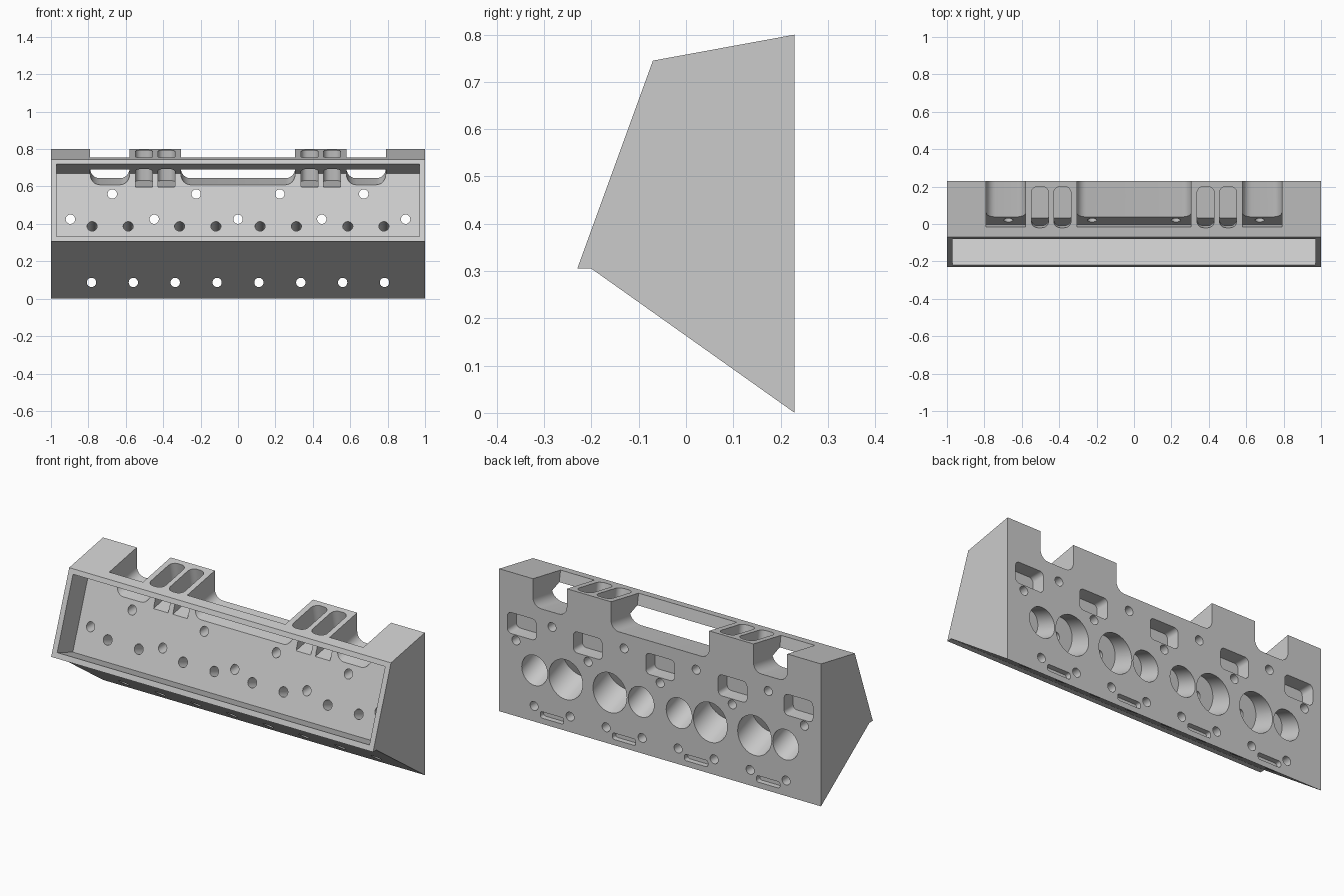
import bpy, bmesh, math
from mathutils import Vector

cube = bpy.data.objects.get("Cube")
if cube:
    bpy.data.objects.remove(cube, do_unlink=True)

grey = bpy.data.materials.new("cast_metal_grey")
grey.use_nodes = True
grey.diffuse_color = (0.6, 0.6, 0.6, 1)
grey.node_tree.nodes["Principled BSDF"].inputs["Base Color"].default_value = (0.6, 0.6, 0.6, 1)

X = Vector((1, 0, 0))
Y = Vector((0, 1, 0))
Z = Vector((0, 0, 1))


def prism(name, outline, origin, u, v, depth):
    """Extrude a 2D outline in the u, v plane by the depth vector."""
    bm = bmesh.new()
    face = bm.faces.new([bm.verts.new(origin + u * a + v * b) for a, b in outline])
    new = bmesh.ops.extrude_face_region(bm, geom=[face])["geom"]
    bmesh.ops.translate(bm, vec=depth, verts=[g for g in new if isinstance(g, bmesh.types.BMVert)])
    bmesh.ops.recalc_face_normals(bm, faces=bm.faces)
    mesh = bpy.data.meshes.new(name)
    bm.to_mesh(mesh)
    bm.free()
    mesh.materials.append(grey)
    obj = bpy.data.objects.new(name, mesh)
    bpy.context.collection.objects.link(obj)
    return obj


def rounded(w, h, r, seg=6):
    """Rounded rectangle centred on the origin."""
    pts = []
    for k, (sx, sy) in enumerate([(1, 1), (-1, 1), (-1, -1), (1, -1)]):
        for i in range(seg + 1):
            a = math.pi / 2 * (k + i / seg)
            pts.append((sx * (w / 2 - r) + r * math.cos(a), sy * (h / 2 - r) + r * math.sin(a)))
    return pts


def circle(r, n=32):
    return [(r * math.cos(2 * math.pi * i / n), r * math.sin(2 * math.pi * i / n)) for i in range(n)]


# Main casting: side profile extruded along x
profile = [(0.23, 0), (0.23, 0.8), (-0.07, 0.745), (-0.23, 0.305), (-0.2, 0.305)]
head = prism("cylinder_head", profile, Vector((-1, 0, 0)), Y, Z, X * 2)


def cut(outline, origin, u, v, depth):
    cutter = prism("cutter", outline, Vector(origin), u, v, depth)
    cutter.hide_render = True
    mod = head.modifiers.new("cut", "BOOLEAN")
    mod.operation = "DIFFERENCE"
    mod.solver = "EXACT"
    mod.object = cutter
    bpy.context.view_layer.objects.active = head
    bpy.ops.object.modifier_apply(modifier=mod.name)
    mesh = cutter.data
    bpy.data.objects.remove(cutter, do_unlink=True)
    bpy.data.meshes.remove(mesh)


# Directions of the sloped front and top faces
front_up = Vector((0, 0.16, 0.44)).normalized()
front_in = Vector((0, front_up.z, -front_up.y))
top_back = Vector((0, 0.3, 0.055)).normalized()
top_in = Vector((0, top_back.z, -top_back.y))

# Valve cover pocket in the front face
POCKET = 0.148
cut([(-0.97, 0.03), (0.97, 0.03), (0.97, 0.441), (-0.97, 0.441)],
    Vector((0, -0.23, 0.305)) - front_in * 0.05, X, front_up, front_in * (POCKET + 0.05))


def top_point(y):
    return Vector((0, y, 0.745 + (y + 0.07) * 0.055 / 0.3))


# Notches in the top, open to the back
for x, w in ((-0.685, 0.21), (0, 0.61), (0.685, 0.21)):
    cut(rounded(w, 0.4, 0.05), top_point(-0.015) + X * x + top_in * (0.153 - 0.2),
        X, top_in, top_back * 0.5)

# Paired slots in the two towers
for x in (-0.503, -0.383, 0.383, 0.503):
    cut(rounded(0.092, 0.224, 0.035), top_point(0.09) + X * x - top_in * 0.05,
        X, top_back, top_in * 0.215)

# Bolt holes running front to back
bolts = [(x, 0.56) for x in (-0.672, -0.224, 0.224, 0.672)]
bolts += [(i * 0.448, 0.425) for i in range(-2, 3)]
bolts += [((i - 3.5) * 0.2238, 0.087) for i in range(8)]
for x, z in bolts:
    cut(circle(0.025, 24), (x, -0.3, z), X, Z, Y * 0.6)

# Valve bowls and their guide bores, square to the pocket floor
for side in (-1, 1):
    for x, r in ((0.78, 0.08), (0.587, 0.105), (0.312, 0.105), (0.118, 0.08)):
        seat = Vector((side * x, 0.23, 0.288))
        cut(circle(r, 40), seat - front_in * 0.14, X, front_up, front_in * 0.24)
        cut(circle(0.027, 24), seat - front_in * 0.33, X, front_up, front_in * 0.25)

# Rectangular ports in the back face
for x in (-0.86, -0.45, 0, 0.45, 0.86):
    cut(rounded(0.178, 0.118, 0.025), (x, 0.15, 0.515), X, Z, Y * 0.2)

# Shallow slots along the lower back edge
for x in (-0.672, -0.224, 0.224, 0.672):
    cut(rounded(0.145, 0.036, 0.012, 4), (x, 0.2, 0.05), X, Z, Y * 0.1)

bpy.ops.object.select_all(action="DESELECT")
head.select_set(True)
bpy.context.view_layer.objects.active = head
bpy.ops.object.shade_smooth_by_angle(angle=math.radians(30))
